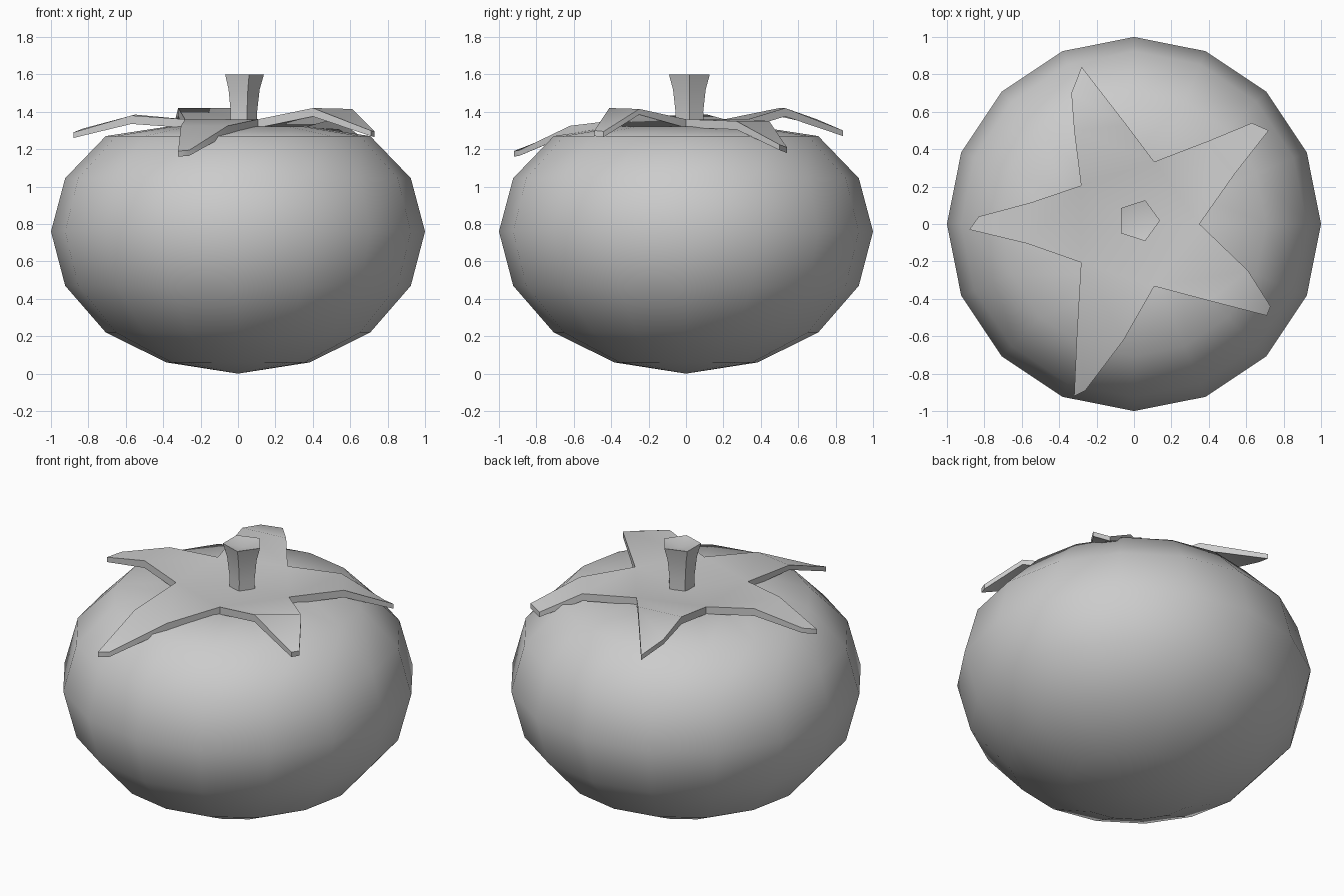
import bpy, bmesh
from math import cos, sin, pi, radians
from mathutils import Vector

if "Cube" in bpy.data.objects:
    bpy.data.objects.remove(bpy.data.objects["Cube"])


def make_object(name, bm, angle):
    bmesh.ops.recalc_face_normals(bm, faces=bm.faces)
    mesh = bpy.data.meshes.new(name)
    bm.to_mesh(mesh)
    bm.free()
    obj = bpy.data.objects.new(name, mesh)
    bpy.context.collection.objects.link(obj)
    bpy.ops.object.select_all(action='DESELECT')
    obj.select_set(True)
    bpy.context.view_layer.objects.active = obj
    bpy.ops.object.shade_smooth_by_angle(angle=radians(angle))
    return obj


def lathe(name, rings, sides, z_bottom, z_top, angle, centre=(0, 0)):
    """Stack of (radius, z, shift_x, shift_y) rings closed by a pole at each end."""
    bm = bmesh.new()
    cx, cy = centre
    loops = [[bm.verts.new((cx + r * cos(2 * pi * i / sides),
                            cy + r * sin(2 * pi * i / sides), z))
              for i in range(sides)] for r, z in rings]
    low, high = bm.verts.new((cx, cy, z_bottom)), bm.verts.new((cx, cy, z_top))
    for i in range(sides):
        j = (i + 1) % sides
        bm.faces.new((low, loops[0][j], loops[0][i]))
        bm.faces.new((high, loops[-1][i], loops[-1][j]))
        for a, b in zip(loops, loops[1:]):
            bm.faces.new((a[i], a[j], b[j], b[i]))
    return make_object(name, bm, angle)


# Squashed round fruit with a shallow dimple on top
lathe("fruit_body",
      [(0.383, 0.06), (0.707, 0.22), (0.924, 0.47), (1.0, 0.76),
       (0.924, 1.045), (0.707, 1.27), (0.383, 1.32)], 16, 0.0, 1.28, 80)

# Five-sided flared stem
lathe("stem", [(0.08, 1.28), (0.078, 1.40), (0.092, 1.52), (0.115, 1.60)],
      5, 1.28, 1.575, 45, (0.024, 0.018))

# Leaf star: each leaf has two middle points and two tip points (right, left)
leaves = [
    [(0.54, 0.27, 1.35), (0.40, 0.445, 1.35), (0.72, 0.50, 1.225), (0.63, 0.54, 1.21)],
    [(-0.04, 0.53, 1.42), (-0.32, 0.50, 1.42), (-0.28, 0.84, 1.30), (-0.335, 0.70, 1.36)],
    [(-0.55, 0.115, 1.385), (-0.57, -0.105, 1.38), (-0.83, 0.04, 1.31), (-0.88, -0.03, 1.29)],
    [(-0.305, -0.58, 1.325), (-0.055, -0.62, 1.325), (-0.32, -0.92, 1.19), (-0.26, -0.89, 1.195)],
    [(0.40, -0.41, 1.42), (0.61, -0.25, 1.415), (0.71, -0.49, 1.30), (0.73, -0.44, 1.295)],
]
bm = bmesh.new()
hub = bm.verts.new((0, 0, 1.33))
notches = [bm.verts.new((0.35 * cos(2 * pi * k / 5), 0.35 * sin(2 * pi * k / 5), 1.36))
           for k in range(5)]
for k, pts in enumerate(leaves):
    m0, m1, t0, t1 = [bm.verts.new(p) for p in pts]
    n0, n1 = notches[k], notches[(k + 1) % 5]
    bm.faces.new((hub, n0, n1))
    bm.faces.new((n0, m0, m1, n1))
    bm.faces.new((m0, t0, t1, m1))
# Thicken the star straight down
geo = bmesh.ops.extrude_face_region(bm, geom=list(bm.faces))
for v in [g for g in geo["geom"] if isinstance(g, bmesh.types.BMVert)]:
    v.co.z -= 0.045 if v.co.xy.length < 0.65 else 0.03
make_object("leaf_star", bm, 45)
